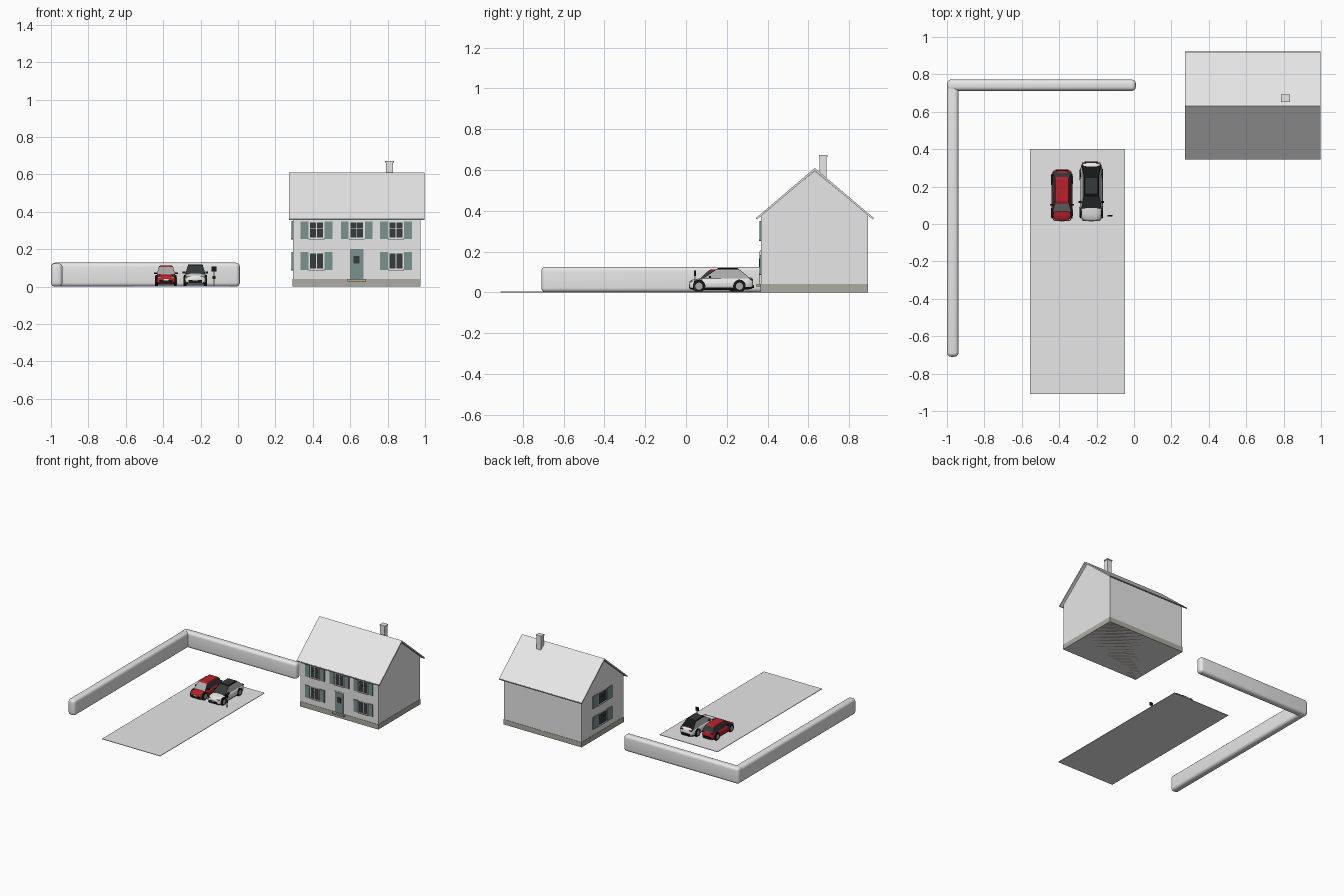
import bpy, bmesh, math
from mathutils import Matrix, Vector

cube = bpy.data.objects.get("Cube")
if cube:
    bpy.data.objects.remove(cube)


def material(name, r, g, b):
    m = bpy.data.materials.new(name)
    m.use_nodes = True
    m.diffuse_color = (r, g, b, 1)
    m.node_tree.nodes["Principled BSDF"].inputs["Base Color"].default_value = (r, g, b, 1)
    return m


PALE = material("pale grey", .8, .8, .8)
STONE = material("plinth stone", .42, .41, .36)
SHUTTER = material("shutter green", .2, .29, .27)
GLASS = material("dark glass", .035, .045, .045)
WHITE = material("white paint", .88, .88, .88)
RED = material("red paint", .5, .015, .025)
BLACK = material("black rubber", .008, .008, .008)
METAL = material("wheel metal", .4, .4, .4)


def make(name, bm, *mats):
    bmesh.ops.recalc_face_normals(bm, faces=bm.faces[:])
    me = bpy.data.meshes.new(name)
    bm.to_mesh(me)
    bm.free()
    for m in mats:
        me.materials.append(m)
    ob = bpy.data.objects.new(name, me)
    bpy.context.collection.objects.link(ob)
    return ob


def smooth(ob, angle=40):
    bpy.ops.object.select_all(action='DESELECT')
    ob.select_set(True)
    bpy.context.view_layer.objects.active = ob
    bpy.ops.object.shade_smooth_by_angle(angle=math.radians(angle))


def box(name, lo, hi, mat, bevel=0):
    lo, hi = Vector(lo), Vector(hi)
    bm = bmesh.new()
    size = Matrix.Diagonal((*(hi - lo), 1))
    bmesh.ops.create_cube(bm, size=1, matrix=Matrix.Translation((lo + hi) / 2) @ size)
    if bevel:
        bmesh.ops.bevel(bm, geom=bm.edges[:], offset=bevel, segments=5,
                        profile=.5, affect='EDGES')
    ob = make(name, bm, mat)
    if bevel:
        smooth(ob, 60)
    return ob


def prism(name, profile, x0, x1, mat):
    """Extrude a (y, z) outline along x."""
    bm = bmesh.new()
    face = bm.faces.new([bm.verts.new((x0, y, z)) for y, z in profile])
    ext = bmesh.ops.extrude_face_region(bm, geom=[face])
    verts = [v for v in ext["geom"] if isinstance(v, bmesh.types.BMVert)]
    bmesh.ops.translate(bm, verts=verts, vec=(x1 - x0, 0, 0))
    return make(name, bm, mat)


def rod(name, centre, radius, length, mat, sides=24):
    """Cylinder lying along x."""
    bm = bmesh.new()
    mtx = Matrix.Translation(centre) @ Matrix.Rotation(math.pi / 2, 4, 'Y')
    bmesh.ops.create_cone(bm, cap_ends=True, segments=sides, radius1=radius,
                          radius2=radius, depth=length, matrix=mtx)
    ob = make(name, bm, mat)
    smooth(ob)
    return ob


# Ground and hedges
box("driveway", (-.557, -.91, 0), (-.047, .4, .004), PALE)
box("side_hedge", (-1, -.71, 0), (-.938, .765, .125), PALE, .022)
box("back_hedge", (-1, .712, 0), (.01, .772, .128), PALE, .022)

# House shell
XL, XR, YF, YB, YM = .293, .975, .367, .892, .632
prism("house_walls", [(YF, 0), (YB, 0), (YB, .38), (YM, .595), (YF, .38)], XL, XR, PALE)
box("plinth", (XL - .002, YF - .002, 0), (XR + .002, YB + .002, .04), STONE)
prism("roof", [(.348, .368), (YM, .61), (.917, .368), (.917, .357), (YM, .597), (.348, .357)],
      .272, .998, PALE)
for label, y in (("front", .349), ("back", .916)):
    rod(label + "_gutter", (.635, y, .363), .005, .726, METAL, 10)
box("chimney", (.79, .655, .55), (.83, .69, .665), PALE)
box("chimney_cap", (.787, .652, .664), (.833, .693, .673), PALE)


# Windows on the front and the side wall
def plate(name, side, u0, u1, z0, z1, depth, mat):
    if side == "front":
        box(name, (u0, YF - depth, z0), (u1, YF + .002, z1), mat)
    else:
        box(name, (XL - depth, u0, z0), (XL + .002, u1, z1), mat)


def window(side, c, z0, z1, width, shutter):
    h, bar = width / 2, .004
    plate("window_frame", side, c - h, c + h, z0, z1, .003, WHITE)
    zm = z0 + (z1 - z0) * .62
    for s in (-1, 1):
        u0, u1 = sorted((c + s * bar / 2, c + s * (h - bar)))
        plate("window_pane", side, u0, u1, z0 + bar, zm - .001, .005, GLASS)
        plate("window_pane", side, u0, u1, zm + .001, z1 - bar, .005, GLASS)
        u0, u1 = sorted((c + s * (h + .005), c + s * (h + .005 + shutter)))
        plate("shutter", side, u0, u1, z0 - .004, z1 + .002, .007, SHUTTER)
    plate("window_sill", side, c - h - .004, c + h + .004, z0 - .006, z0, .009, PALE)


for c in (.42, .635, .845):
    window("front", c, .258, .347, .076, .042)
for c in (.42, .845):
    window("front", c, .092, .182, .076, .042)
for z in (.092, .258):
    window("side", .635, z, z + .09, .11, .06)

# Door and step
plate("door_frame", "front", .592, .676, .04, .206, .003, WHITE)
plate("door", "front", .598, .67, .04, .2, .006, SHUTTER)
plate("door_pane", "front", .618, .65, .123, .165, .008, GLASS)
box("door_step", (.585, .345, .027), (.685, YF, .04), STONE)


# Cars, nose towards the front
def loft_body(name, x, stations, paint):
    bm = bmesh.new()
    rings = []
    for y, w, zb, zt in stations:
        h = zt - zb
        half = [(.85, 0), (.98, .2), (1, .5), (.97, .75), (.84, .95), (.45, 1.02)]
        pts = half + [(-a, b) for a, b in reversed(half)]
        rings.append([bm.verts.new((x + a * w, y, zb + b * h)) for a, b in pts])
    n = len(rings[0])
    for r, s in zip(rings, rings[1:]):
        for i in range(n):
            bm.faces.new((r[i], r[(i + 1) % n], s[(i + 1) % n], s[i]))
    bm.faces.new(rings[0])
    bm.faces.new(rings[-1])
    for f in bm.faces:
        f.material_index = int(f.calc_center_median().z < .025)
    smooth(make(name, bm, paint, BLACK), 50)


def cabin(name, x, base, top, paint, front_mat, side_mat, rear_mat, roof_mat):
    """Tapered cabin; the glass is inset into painted pillars."""
    bm = bmesh.new()
    bmesh.ops.create_cube(bm, size=2)
    for v in bm.verts:
        w, y0, y1, z = top if v.co.z > 0 else base
        v.co = (x + v.co.x * w, y1 if v.co.y > 0 else y0, z)
    upper = [e for e in bm.edges if all(v.co.z > base[3] + .01 for v in e.verts)]
    bmesh.ops.bevel(bm, geom=upper, offset=.007, segments=2, profile=.5, affect='EDGES')
    bmesh.ops.recalc_face_normals(bm, faces=bm.faces[:])
    big = [f for f in bm.faces if f.calc_area() > .0008 and f.normal.z > -.5]
    bmesh.ops.inset_individual(bm, faces=big, thickness=.0025)
    for f in big:
        n = f.normal
        f.material_index = (4 if n.z > .95 else 2 if abs(n.x) > .5 else 1 if n.y < 0 else 3)
    make(name, bm, paint, front_mat, side_mat, rear_mat, roof_mat)


def car(name, x, y0, length, half, paint, belt, wheels):
    y1 = y0 + length
    shape = [(0, .72, .018, .75), (.025, .86, .013, .84), (.12, .97, .012, .93),
             (.28, 1, .012, 1), (.7, 1, .012, 1.03), (.9, .95, .013, 1.06),
             (.975, .85, .016, 1.02), (1, .72, .022, .9)]
    loft_body(name + "_body", x, [(y0 + t * length, w * half, zb, k * belt)
                                  for t, w, zb, k in shape], paint)
    for s in (-1, 1):
        for y in wheels:
            edge = x + s * (half - .006)
            rod(name + "_wheel_arch", (edge, y, .031), .031, .0125, BLACK)
            rod(name + "_tyre", (edge, y, .03), .026, .015, BLACK)
            rod(name + "_rim", (edge, y, .03), .018, .0165, METAL, 12)
        for part, y, z, mat in (("headlight", y0 + .0075, .047, METAL),
                                ("tail_light", y1 - .006, .058, RED)):
            c = x + s * half * .62
            box(name + "_" + part, (c - .011, y - .007, z), (c + .011, y + .007, z + .008), mat)
        c = x + s * half
        box(name + "_mirror", (c - .007, y0 + length * .31, belt), (c + .007, y0 + length * .34, belt + .01),
            BLACK)
    for part, y in (("grille", y0), ("rear_bumper", y1)):
        box(name + "_" + part, (x - half * .6, y - .002, .02), (x + half * .6, y + .006, .036), BLACK)
    box(name + "_plate", (x - .014, y0 - .003, .034), (x + .014, y0 + .004, .041), WHITE)


car("red_car", -.385, .017, .268, .056, RED, .067, (.06, .235))
cabin("red_car_cabin", -.385, (.05, .065, .28, .064), (.038, .115, .245, .112),
      RED, METAL, GLASS, GLASS, RED)
car("white_car", -.228, .017, .311, .061, WHITE, .07, (.064, .262))
cabin("white_car_cabin", -.228, (.054, .082, .316, .067), (.04, .155, .255, .119),
      BLACK, GLASS, METAL, BLACK, GLASS)

# Charging post beside the white car
box("charger_post", (-.131, .042, 0), (-.125, .047, .08), PALE)
box("charger_head", (-.141, .04, .08), (-.115, .048, .107), BLACK)
box("charger_socket", (-.136, .04, .042), (-.12, .048, .056), BLACK)
